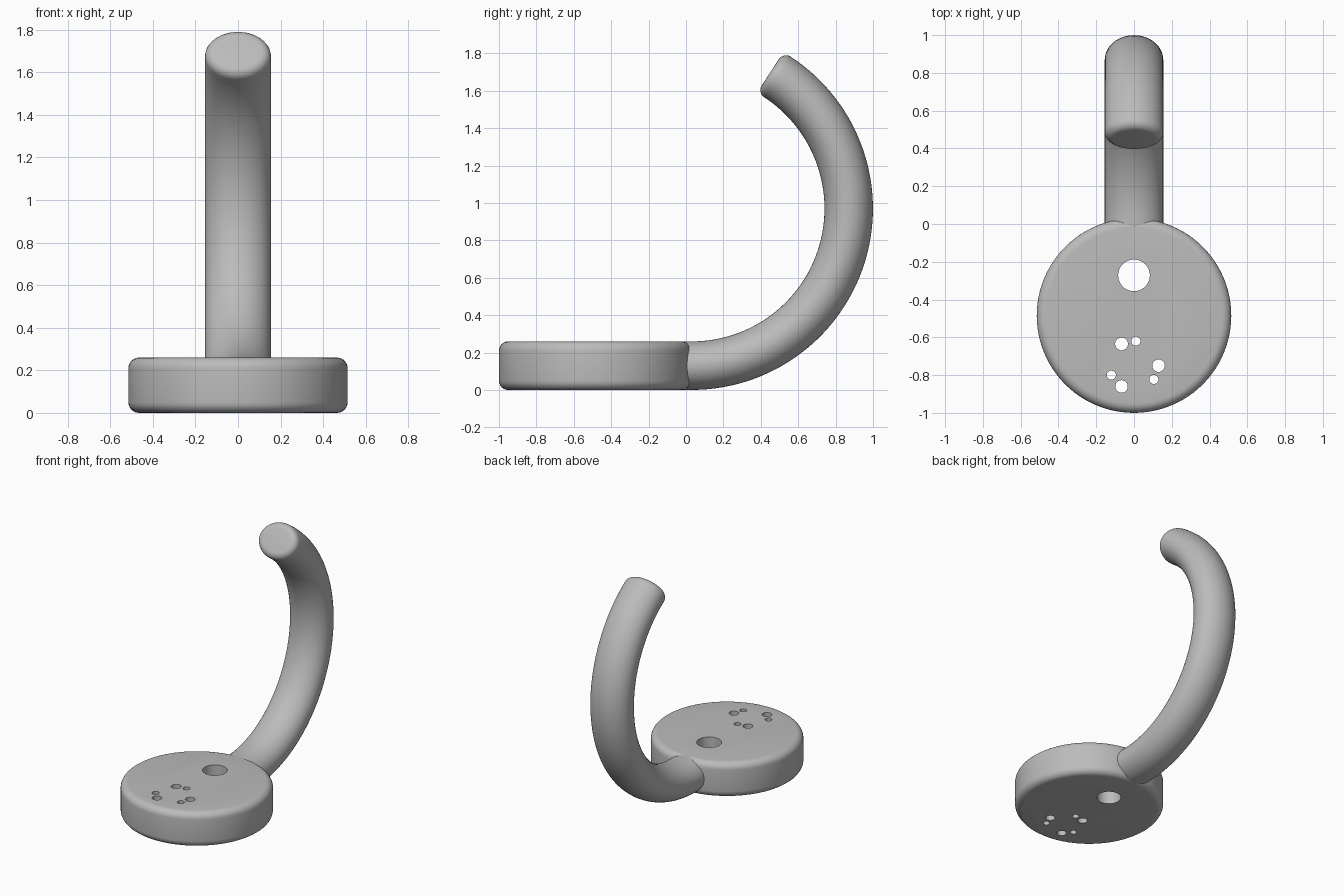
import bpy, bmesh, math
from mathutils import Vector

cube = bpy.data.objects.get("Cube")
if cube:
    bpy.data.objects.remove(cube)

grey = bpy.data.materials.new("plain grey")
grey.use_nodes = True
colour = (0.5, 0.5, 0.5, 1)
grey.diffuse_color = colour
grey.node_tree.nodes["Principled BSDF"].inputs["Base Color"].default_value = colour


def make_object(name, bm):
    bmesh.ops.recalc_face_normals(bm, faces=bm.faces)
    mesh = bpy.data.meshes.new(name)
    bm.to_mesh(mesh)
    bm.free()
    mesh.materials.append(grey)
    obj = bpy.data.objects.new(name, mesh)
    bpy.context.collection.objects.link(obj)
    return obj


def activate(obj):
    bpy.ops.object.select_all(action='DESELECT')
    obj.select_set(True)
    bpy.context.view_layer.objects.active = obj


def skin(bm, rings):
    """Join closed rings of points into a capped tube."""
    loops = [[bm.verts.new(p) for p in ring] for ring in rings]
    n = len(loops[0])
    for a, b in zip(loops, loops[1:]):
        for i in range(n):
            j = (i + 1) % n
            bm.faces.new((a[i], a[j], b[j], b[i]))
    bm.faces.new(loops[0])
    bm.faces.new(loops[-1])


def circle(x, y, z, r, n):
    return [(x + r * math.cos(math.tau * i / n), y + r * math.sin(math.tau * i / n), z)
            for i in range(n)]


# Round base plate with rounded rims
DISC_Y, DISC_R, DISC_H, RIM = -0.485, 0.515, 0.26, 0.05
quarter = [math.radians(a) for a in range(0, 91, 15)]
profile = [(DISC_R - RIM + RIM * math.sin(a), RIM - RIM * math.cos(a)) for a in quarter]
profile += [(r, DISC_H - z) for r, z in reversed(profile)]
bm = bmesh.new()
skin(bm, [circle(0, DISC_Y, z, r, 96) for r, z in profile])
base = make_object("base_plate", bm)

# Screw hole and small vent holes, cut right through the base
holes = [(0, -0.272, 0.084), (-0.066, -0.635, 0.034), (0.01, -0.62, 0.024),
         (0.13, -0.75, 0.033), (0.105, -0.823, 0.024), (-0.12, -0.80, 0.024),
         (-0.066, -0.86, 0.033)]
bm = bmesh.new()
for x, y, r in holes:
    skin(bm, [circle(x, y, z, r, 32) for z in (-0.1, 0.4)])
cutter = make_object("hole_cutter", bm)
cutter.hide_render = True
activate(base)
mod = base.modifiers.new("holes", 'BOOLEAN')
mod.operation = 'DIFFERENCE'
mod.solver = 'EXACT'
mod.object = cutter
bpy.ops.object.modifier_apply(modifier=mod.name)
bpy.data.objects.remove(cutter)

# Curved hook arm: elliptical section swept along an arc, with a rounded tip
ARC_Y, ARC_Z, ARC_R = 0.03, 0.97, 0.84
HALF_W, HALF_T, TIP = 0.155, 0.1295, 0.045
END = math.radians(60)


def section(angle, inset=0.0, slide=0.0, n=48):
    out = Vector((0, math.cos(angle), math.sin(angle)))
    along = Vector((0, -math.sin(angle), math.cos(angle)))
    centre = Vector((0, ARC_Y, ARC_Z)) + out * ARC_R + along * slide
    side = Vector((1, 0, 0))
    return [centre + side * (HALF_W - inset) * math.cos(math.tau * i / n)
            + out * (HALF_T - inset) * math.sin(math.tau * i / n) for i in range(n)]


start, steps = -math.pi / 2, 60
tip_start = END - TIP / ARC_R
rings = [section(start, slide=-0.09)]
rings += [section(start + (tip_start - start) * i / steps) for i in range(steps + 1)]
rings += [section(tip_start, TIP * (1 - math.cos(a)), TIP * math.sin(a)) for a in quarter[1:]]
bm = bmesh.new()
skin(bm, rings)
arm = make_object("hook_arm", bm)

for obj in (base, arm):
    activate(obj)
    bpy.ops.object.shade_smooth_by_angle(angle=math.radians(35))
